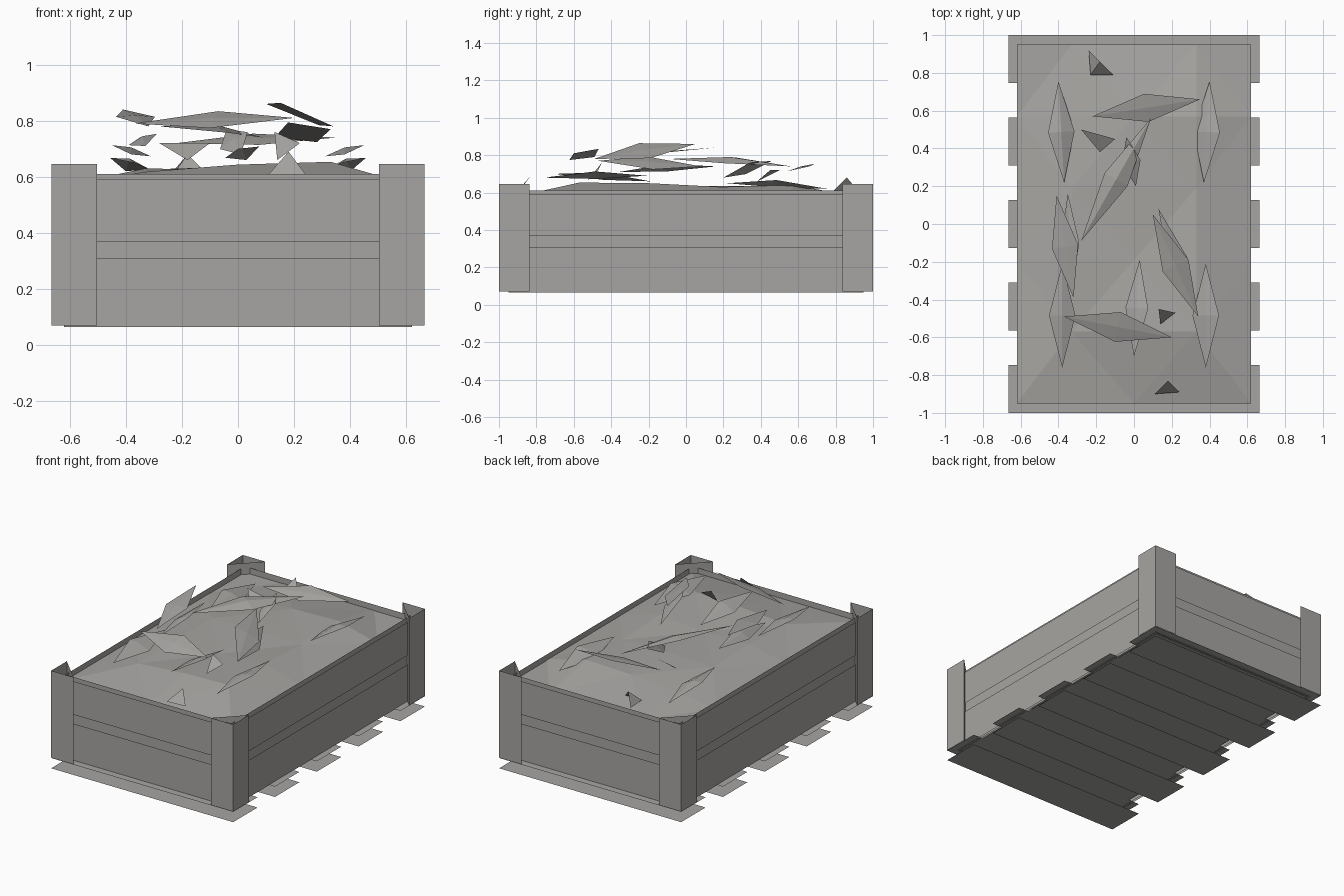
import bpy
from mathutils import Vector

cube = bpy.data.objects.get("Cube")
if cube:
    bpy.data.objects.remove(cube)

grey = bpy.data.materials.new("warm_grey")
grey.use_nodes = True
grey.diffuse_color = (0.385, 0.375, 0.36, 1)
grey.node_tree.nodes["Principled BSDF"].inputs["Base Color"].default_value = (0.385, 0.375, 0.36, 1)


def build(name, verts, faces):
    mesh = bpy.data.meshes.new(name)
    mesh.from_pydata([tuple(v) for v in verts], [], faces)
    mesh.materials.append(grey)
    mesh.update()
    obj = bpy.data.objects.new(name, mesh)
    bpy.context.collection.objects.link(obj)
    return obj


def extrude_outline(name, points, low, high):
    """Upright sheet that follows a closed outline, open at top and bottom."""
    n = len(points)
    verts = [(x, y, z) for z in (low, high) for x, y in points]
    return build(name, verts, [(i, (i + 1) % n, (i + 1) % n + n, i + n) for i in range(n)])


def rectangle(hx, hy):
    return [(-hx, -hy), (hx, -hy), (hx, hy), (-hx, hy)]


def plate(name, hx, y0, y1, z):
    return build(name, [(-hx, y0, z), (hx, y0, z), (hx, y1, z), (-hx, y1, z)], [(3, 2, 1, 0)])


W, L = 0.665, 1.0      # outer half sizes
IX, IY = 0.62, 0.95    # half sizes of the walls

# Two layers of base slats, and the floor
for k in range(5):
    y = -0.873 + k * 0.4365
    plate(f"base_slat_{k + 1}", W, y - 0.127, y + 0.127, 0)
    plate(f"upper_slat_{k + 1}", W, y - 0.127, y + 0.127, 0.068)
plate("floor", 0.59, -0.925, 0.925, 0.072)

# Plank walls around a slightly recessed liner
extrude_outline("lower_planks", rectangle(IX, IY), 0.065, 0.31)
extrude_outline("upper_planks", rectangle(IX, IY), 0.37, 0.59)
extrude_outline("wall_liner", rectangle(IX - 0.014, IY - 0.014), 0.065, 0.61)

# Hollow three-sided corner posts
for sx in (-1, 1):
    for sy in (-1, 1):
        outline = [(sx * W, sy * L), (sx * (W - 0.163), sy * L), (sx * W, sy * (L - 0.163))]
        if sx * sy < 0:
            outline.reverse()
        side = ("front" if sy < 0 else "back") + ("_left" if sx > 0 else "_right")
        extrude_outline(f"{side}_post", outline, 0.07, 0.645)

# Faceted filling, low at the rim and domed in the middle
xs = [-IX, -0.33, 0, 0.33, IX]
ys = [-IY, -0.57, -0.19, 0.19, 0.57, IY]
fill = []
for j, y in enumerate(ys):
    for i, x in enumerate(xs):
        rim = i in (0, 4) or j in (0, 5)
        bump = 0.006 if (i + 2 * j) % 3 else -0.01
        fill.append((x, y, 0.57 if rim else 0.632 + 0.03 * x - 0.01 * y + bump))
tris = []
for j in range(5):
    for i in range(4):
        a = j * 5 + i
        b, c, d = a + 1, a + 6, a + 5
        tris += [(a, b, d), (b, c, d)] if (i + j) % 2 else [(a, b, c), (a, c, d)]
build("filling", fill, tris)


def leaf(name, a, b, width, tilt, bend):
    """Creased diamond leaf from tip a to tip b."""
    a, b = Vector(a), Vector(b)
    mid = (a + b) / 2 + Vector((0, 0, bend))
    across = Vector((a.y - b.y, b.x - a.x, 0)).normalized() * width
    lift = Vector((0, 0, tilt))
    drop = Vector((0, 0, bend * 0.6))
    verts = [a, mid + across + lift - drop, b, mid - across - lift - drop, mid]
    build(name, verts, [(4, 1, 0), (4, 2, 1), (4, 3, 2), (4, 0, 3)])


# Low leaves near the sides
for s, tag in ((-1, "right"), (1, "left")):
    leaf(f"low_leaf_back_{tag}", (s * 0.4, 0.755, 0.62), (s * 0.37, 0.22, 0.65), 0.07, s * 0.02, 0.03)
    leaf(f"low_leaf_front_{tag}", (s * 0.38, -0.21, 0.69), (s * 0.38, -0.76, 0.68), 0.07, s * 0.02, 0.02)

# Raised leaves across the middle
raised = [
    ((0.03, -0.19, 0.66), (0, -0.7, 0.7), 0.06, 0.02, 0.02),
    ((-0.37, -0.49, 0.79), (0.2, -0.6, 0.81), 0.08, 0.03, 0.01),
    ((0.1, 0.05, 0.86), (0.34, -0.49, 0.78), 0.075, -0.04, 0.01),
    ((-0.28, -0.09, 0.78), (0.09, 0.56, 0.74), 0.07, 0.015, 0.03),
    ((-0.22, 0.57, 0.72), (0.35, 0.66, 0.74), 0.075, 0.02, 0.01),
    ((-0.41, 0.15, 0.84), (-0.32, -0.39, 0.78), 0.07, 0.0, 0.01),
    ((-0.04, 0.46, 0.77), (0.01, 0.2, 0.68), 0.05, 0.03, 0.01),
    ((0.13, 0.08, 0.74), (0.33, -0.47, 0.77), 0.055, -0.035, 0.01),
    ((-0.35, 0.16, 0.74), (-0.33, -0.36, 0.71), 0.05, 0.02, 0.02),
]
for k, spec in enumerate(raised):
    leaf(f"raised_leaf_{k + 1}", *spec)

# Small three-sided scraps
scraps = [
    [(-0.28, 0.5, 0.72), (-0.1, 0.45, 0.72), (-0.18, 0.38, 0.66)],
    [(-0.24, 0.92, 0.61), (-0.18, 0.86, 0.68), (-0.23, 0.79, 0.61)],
    [(-0.18, 0.86, 0.68), (-0.11, 0.79, 0.61), (-0.23, 0.79, 0.61)],
    [(0.13, -0.45, 0.76), (0.22, -0.47, 0.72), (0.14, -0.53, 0.66)],
    [(0.11, -0.9, 0.61), (0.24, -0.89, 0.61), (0.18, -0.83, 0.69)],
]
for k, points in enumerate(scraps):
    build(f"scrap_{k + 1}", points, [(0, 1, 2)])
